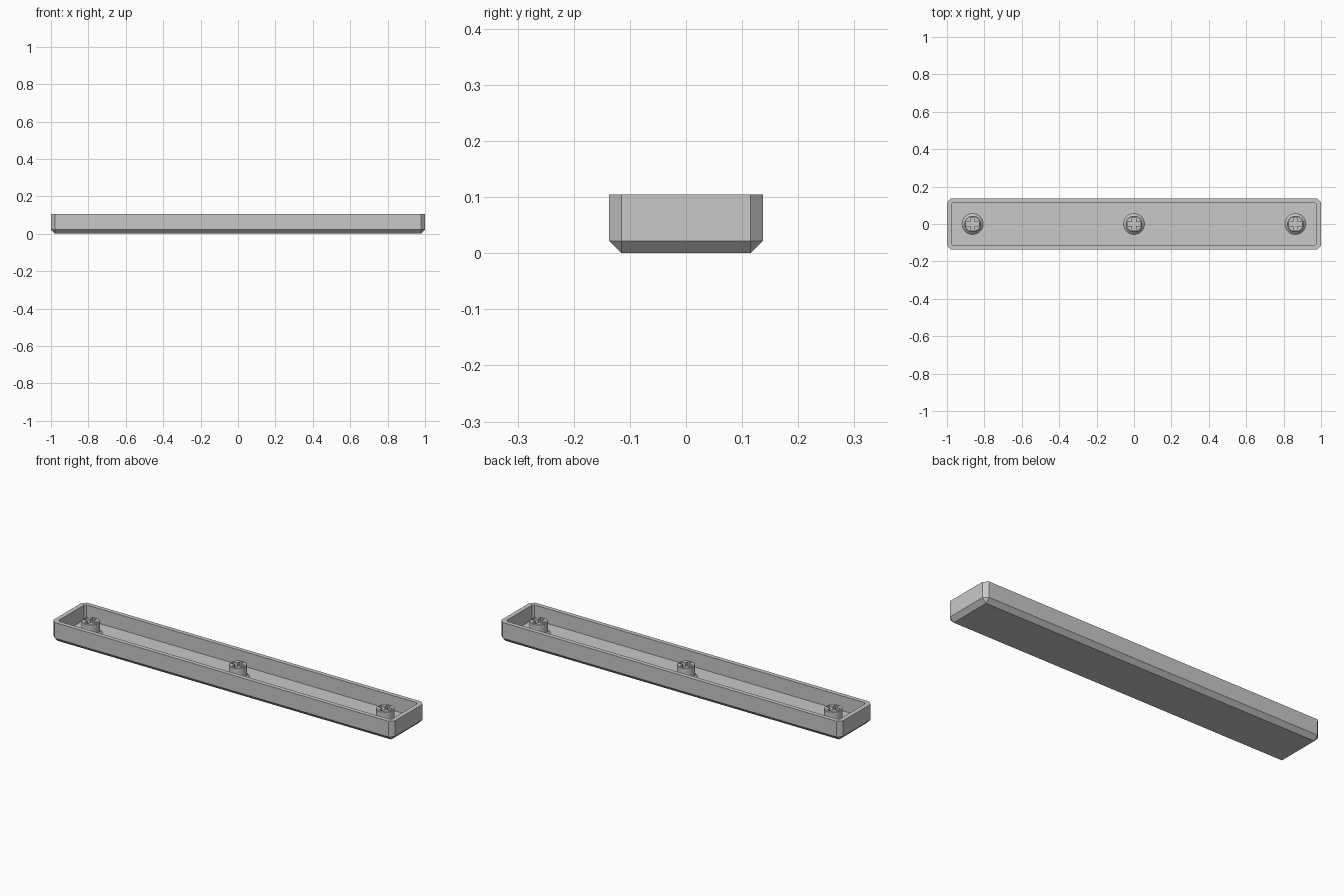
import bpy, bmesh, math
from mathutils import Matrix

if "Cube" in bpy.data.objects:
    bpy.data.objects.remove(bpy.data.objects["Cube"], do_unlink=True)

HALF_X, HALF_Y, HEIGHT = 1.0, 0.137, 0.105
CHAMFER, FLOOR = 0.022, 0.027
STEM_TOP, SLOT_BOTTOM = 0.093, 0.035

grey = bpy.data.materials.new("plain grey")
grey.use_nodes = True
colour = (0.58, 0.58, 0.58, 1)
grey.diffuse_color = colour
grey.node_tree.nodes["Principled BSDF"].inputs["Base Color"].default_value = colour


def make_object(name, bm):
    bmesh.ops.recalc_face_normals(bm, faces=bm.faces)
    mesh = bpy.data.meshes.new(name)
    bm.to_mesh(mesh)
    bm.free()
    mesh.materials.append(grey)
    obj = bpy.data.objects.new(name, mesh)
    bpy.context.collection.objects.link(obj)
    return obj


def box(half_x, half_y, low, high, bevel, bevel_bottom):
    """Box with chamfered upright edges and, if wanted, bottom edges."""
    bm = bmesh.new()
    size = Matrix.Diagonal((2 * half_x, 2 * half_y, high - low, 1))
    place = Matrix.Translation((0, 0, (low + high) / 2))
    bmesh.ops.create_cube(bm, size=1, matrix=place @ size)
    middle = (low + high) / 2
    edges = []
    for e in bm.edges:
        below = [v.co.z < middle for v in e.verts]
        if below[0] != below[1] or (bevel_bottom and all(below)):
            edges.append(e)
    bmesh.ops.bevel(bm, geom=edges, offset=bevel, segments=1, affect='EDGES')
    return bm


def cut(obj, cutter):
    """Subtract the cutter and bake the result."""
    mod = obj.modifiers.new("cut", 'BOOLEAN')
    mod.operation, mod.solver, mod.object = 'DIFFERENCE', 'EXACT', cutter
    cutter.hide_render = True
    graph = bpy.context.evaluated_depsgraph_get()
    mesh = bpy.data.meshes.new_from_object(obj.evaluated_get(graph))
    obj.modifiers.clear()
    obj.data = mesh
    bpy.data.objects.remove(cutter, do_unlink=True)


# Open tray with chamfered underside
tray = make_object("tray", box(HALF_X, HALF_Y, 0, HEIGHT, CHAMFER, True))
hollow = box(HALF_X - 0.024, HALF_Y - 0.023, FLOOR, HEIGHT + 0.05, 0.01, False)
cut(tray, make_object("tray_cutter", hollow))


def stem_body():
    """Round post, flared where it meets the floor."""
    bm = bmesh.new()
    profile = [(0, FLOOR - 0.004), (0.056, FLOOR - 0.004), (0.056, FLOOR),
               (0.044, FLOOR + 0.012), (0.044, STEM_TOP - 0.003),
               (0.041, STEM_TOP), (0, STEM_TOP)]
    verts = [bm.verts.new((r, 0, z)) for r, z in profile]
    edges = [bm.edges.new(pair) for pair in zip(verts, verts[1:])]
    bmesh.ops.spin(bm, geom=verts + edges, axis=(0, 0, 1), cent=(0, 0, 0),
                   angle=math.tau, steps=40, use_duplicate=False)
    bmesh.ops.remove_doubles(bm, verts=bm.verts, dist=0.0001)
    return bm


def cross_prism(arm, half_width):
    """Plus-shaped prism that cuts the socket."""
    bm = bmesh.new()
    corner = [(arm, -half_width), (arm, half_width), (half_width, half_width)]
    points = []
    for turn in range(4):
        for x, y in corner:
            for _ in range(turn):
                x, y = -y, x
            points.append(bm.verts.new((x, y, SLOT_BOTTOM)))
    face = bm.faces.new(points)
    top = bmesh.ops.extrude_face_region(bm, geom=[face])
    moved = [v for v in top["geom"] if isinstance(v, bmesh.types.BMVert)]
    bmesh.ops.translate(bm, verts=moved, vec=(0, 0, HEIGHT))
    return bm


# Three socketed posts along the tray
for name, x in (("right_stem", -0.863), ("middle_stem", 0), ("left_stem", 0.863)):
    stem = make_object(name, stem_body())
    cut(stem, make_object("socket_cutter", cross_prism(0.034, 0.011)))
    stem.location.x = x
    stem.data.shade_smooth()
    stem.data.set_sharp_from_angle(angle=math.radians(30))
